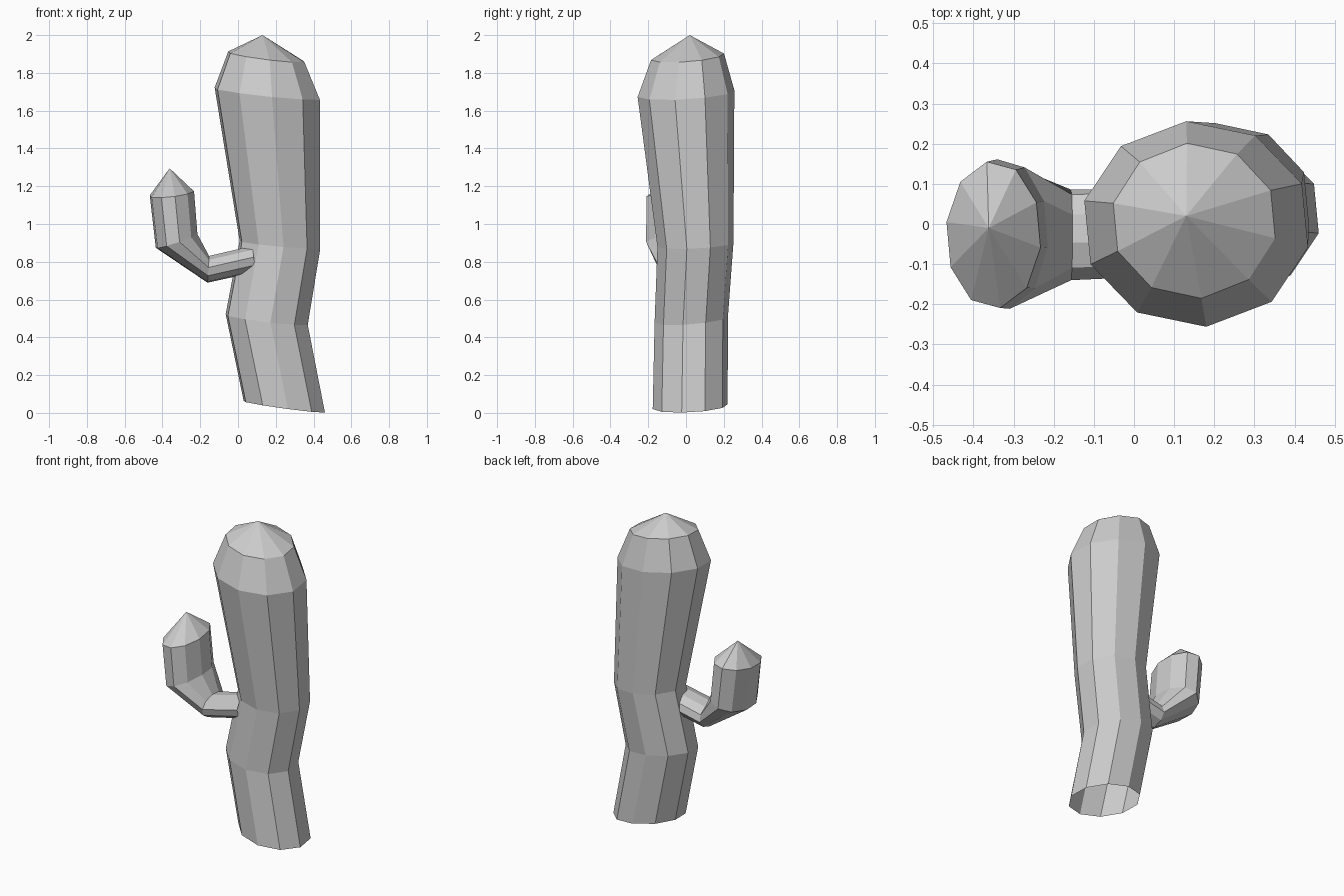
import bpy, bmesh
from math import sin, cos, radians
from mathutils import Vector

if "Cube" in bpy.data.objects:
    bpy.data.objects.remove(bpy.data.objects["Cube"])

SIDES = 10


def loft(name, rings, apex, phase):
    """Flat-faced tube through tilted rings (centre, axis U, axis V), closed by a pointed tip."""
    bm = bmesh.new()
    loops = []
    for c, u, v in rings:
        c, u, v = Vector(c), Vector(u), Vector(v)
        loop = []
        for i in range(SIDES):
            a = radians(phase + 360 * i / SIDES)
            loop.append(bm.verts.new(c + u * cos(a) + v * sin(a)))
        loops.append(loop)
    tip = bm.verts.new(apex)
    for i in range(SIDES):
        j = (i + 1) % SIDES
        for a, b in zip(loops, loops[1:]):
            bm.faces.new((a[i], a[j], b[j], b[i]))
        bm.faces.new((loops[-1][i], loops[-1][j], tip))
    mesh = bpy.data.meshes.new(name)
    bm.to_mesh(mesh)
    bm.free()
    obj = bpy.data.objects.new(name, mesh)
    bpy.context.collection.objects.link(obj)
    return obj


# Crooked trunk, open underneath, swelling towards the domed top
loft("trunk", [
    ((0.245, 0.022, 0.033), (0.221, 0, -0.030), (0, 0.199, 0.010)),
    ((0.152, 0.028, 0.495), (0.223, 0, -0.026), (0, 0.195, 0.015)),
    ((0.222, 0.050, 0.890), (0.219, 0, -0.020), (0, 0.202, 0.010)),
    ((0.155, 0.000, 1.690), (0.286, 0, -0.030), (0, 0.257, 0.015)),
    ((0.150, 0.008, 1.885), (0.207, 0, -0.026), (0, 0.194, 0.015)),
], (0.13, 0.02, 2.0), 95)

# Bent side arm, its root buried in the trunk
loft("arm", [
    ((0.085, -0.020, 0.815), (-0.010, 0, 0.070), (0, 0.110, 0)),
    ((-0.157, -0.027, 0.760), (0.004, 0, 0.072), (0, 0.114, 0)),
    ((-0.325, -0.025, 0.910), (0.112, 0, 0.038), (0, 0.188, 0.010)),
    ((-0.350, -0.027, 1.162), (0.119, 0, 0.014), (0, 0.184, 0.018)),
], (-0.362, -0.01, 1.295), 98)
